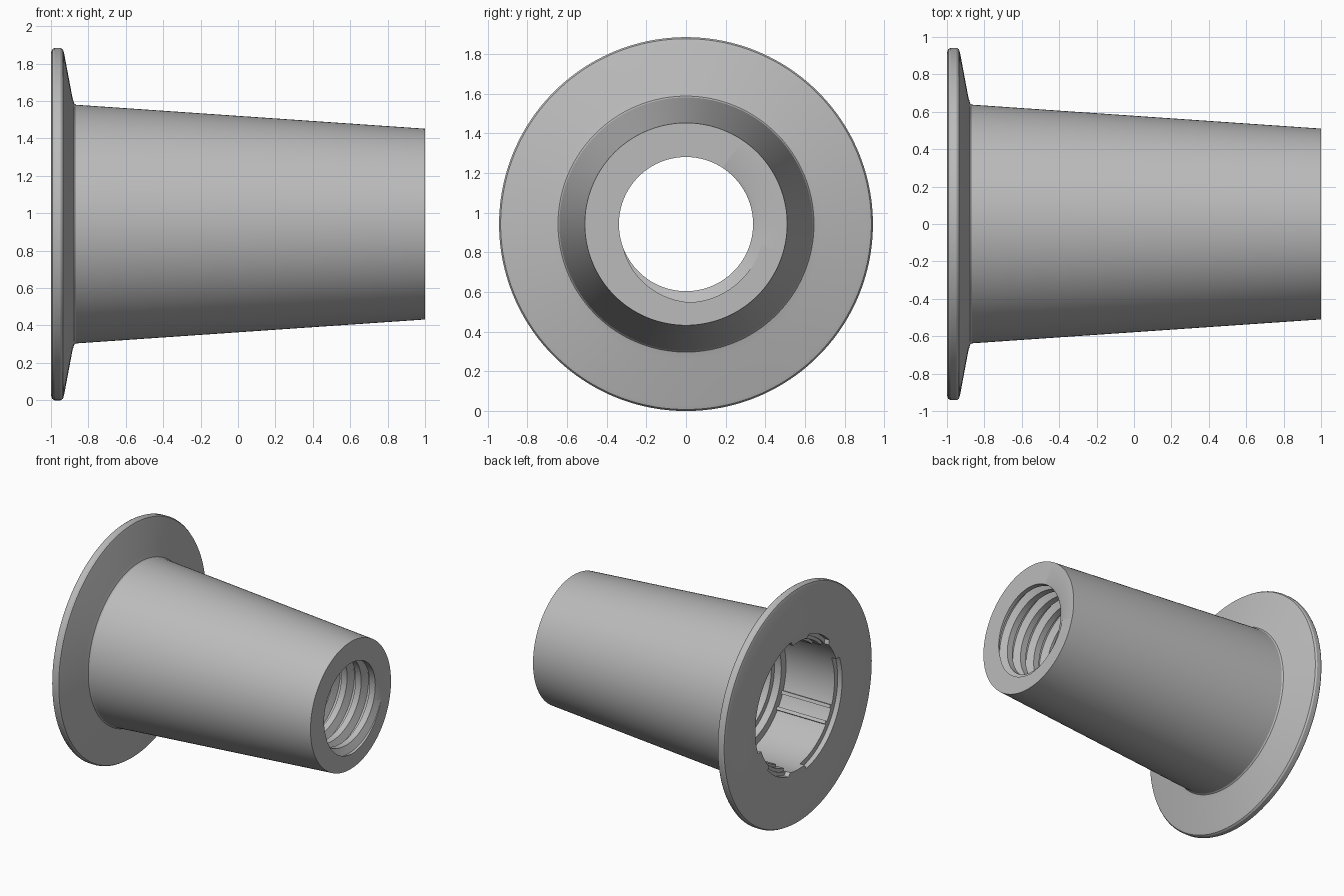
import bpy, bmesh, math
from math import pi, cos, sin, radians

if "Cube" in bpy.data.objects:
    bpy.data.objects.remove(bpy.data.objects["Cube"])

SEG = 180
AXIS_Z = 0.942
BORE_END, TIP = 0.45, 1.0
PITCH, CREST, ROOT = 0.125, 0.338, 0.395

grey = bpy.data.materials.new("light_grey")
grey.use_nodes = True
grey.diffuse_color = (0.5, 0.5, 0.5, 1)
grey.node_tree.nodes["Principled BSDF"].inputs["Base Color"].default_value = (0.5, 0.5, 0.5, 1)


def point(x, r, a):
    """Cylindrical coordinates around the lengthwise axis."""
    return (x, -r * cos(a), AXIS_Z - r * sin(a))


def finish(bm, name):
    bmesh.ops.remove_doubles(bm, verts=bm.verts[:], dist=0.0002)
    bmesh.ops.recalc_face_normals(bm, faces=bm.faces[:])
    mesh = bpy.data.meshes.new(name)
    bm.to_mesh(mesh)
    bm.free()
    mesh.materials.append(grey)
    ob = bpy.data.objects.new(name, mesh)
    bpy.context.collection.objects.link(ob)
    bpy.ops.object.select_all(action="DESELECT")
    ob.select_set(True)
    bpy.context.view_layer.objects.active = ob
    bpy.ops.object.shade_smooth_by_angle(angle=radians(28))
    return ob


def bridge(bm, a, b):
    for i in range(SEG):
        j = (i + 1) % SEG
        bm.faces.new((a[i], a[j], b[j], b[i]))


def near(a, centre, half):
    """True within half degrees of centre or of the opposite side."""
    d = (math.degrees(a) - centre) % 180
    return min(d, 180 - d) <= half


def rim_radius(a):
    if near(a, 30, 51):
        return 0.55
    return 0.54 if near(a, 120, 17) else 0.51


def thread_radius(x, a):
    t = ((x - TIP) / PITCH - a / (2 * pi) + 1.06) % 1
    if t < 0.4:
        return CREST
    rise = min((t - 0.4) / 0.2, 1, (1 - t) / 0.2)
    return CREST + (ROOT - CREST) * rise


# Tapered sleeve, flange and stepped socket, lofted from ring to ring
bm = bmesh.new()
profile = [
    (TIP, 0.51), (-0.866, 0.638), (-0.876, 0.645), (-0.886, 0.68), (-0.93, 0.915),
    (-0.936, 0.934), (-0.948, 0.942), (-0.98, 0.942), (-0.993, 0.935), (-1, 0.915),
    (-1, rim_radius), (-0.96, rim_radius), (-0.96, 0.51), (-0.53, 0.51),
    (-0.53, 0.45), (-0.47, 0.45), (-0.47, 0.41), (BORE_END, 0.41),
]
angles = [2 * pi * i / SEG for i in range(SEG)]
rings = []
for x, r in profile:
    rings.append([bm.verts.new(point(x, r(a) if callable(r) else r, a)) for a in angles])
for a, b in zip(rings, rings[1:]):
    bridge(bm, a, b)

# Helical thread rows, trimmed flat at both ends
breaks = [0, 0.4, 0.6, 0.8]
turns = int((TIP - BORE_END) / PITCH) + 3
rows = []
for m in range(-4 * turns, 12):
    row = []
    for i in range(SEG + 1):
        a = 2 * pi * i / SEG
        x = TIP + PITCH * (m // 4 + breaks[m % 4] + a / (2 * pi) - 1.06)
        x = min(max(x, BORE_END), TIP)
        row.append(bm.verts.new(point(x, thread_radius(x, a), a)))
    rows.append(row)
for a, b in zip(rows, rows[1:]):
    for i in range(SEG):
        corners = (a[i], a[i + 1], b[i + 1], b[i])
        if len({tuple(round(c, 5) for c in v.co) for v in corners}) > 2:
            bm.faces.new(corners)
bridge(bm, rings[0], rows[-1])
bridge(bm, rings[-1], rows[0])
finish(bm, "flanged_sleeve")


# Locking ribs and stepped tabs inside the socket
def arc_block(name, centre, half, r_in, r_out, x0, x1):
    bm = bmesh.new()
    steps = max(2, int(half))
    loops = []
    for k in range(steps + 1):
        a = radians(centre - half + 2 * half * k / steps)
        loops.append([bm.verts.new(point(x, r, a))
                      for x, r in ((x0, r_in), (x1, r_in), (x1, r_out), (x0, r_out))])
    for a, b in zip(loops, loops[1:]):
        for i in range(4):
            j = (i + 1) % 4
            bm.faces.new((a[i], a[j], b[j], b[i]))
    bm.faces.new(loops[0])
    bm.faces.new(loops[-1])
    finish(bm, name)


for n, side in enumerate((0, 180)):
    for k, offset in enumerate((-7, 7)):
        arc_block(f"socket_rib_{n}_{k}", 30 + side + offset, 1.5, 0.492, 0.515, -0.96, -0.53)
    arc_block(f"lock_tab_{n}", 120 + side, 16, 0.485, 0.515, -0.95, -0.53)
    arc_block(f"lock_tab_catch_{n}", 120 + side, 12, 0.465, 0.5, -0.9, -0.8)
